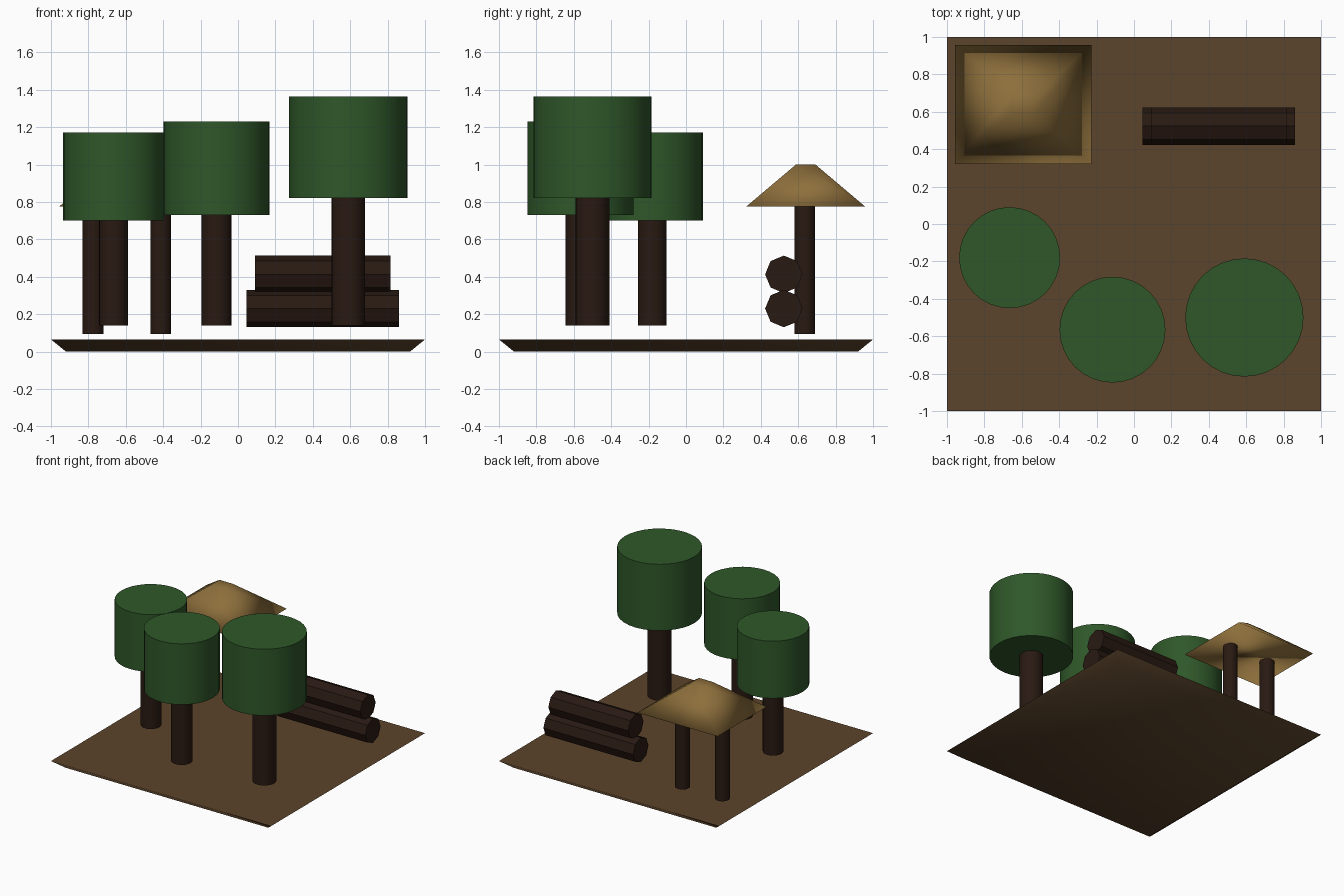
import bpy, bmesh, math

if "Cube" in bpy.data.objects:
    bpy.data.objects.remove(bpy.data.objects["Cube"])


def material(name, rgb):
    m = bpy.data.materials.new(name)
    m.diffuse_color = (*rgb, 1)
    m.use_nodes = True
    m.node_tree.nodes["Principled BSDF"].inputs["Base Color"].default_value = m.diffuse_color
    return m


SOIL = material("soil", (0.105, 0.058, 0.025))
BARK = material("bark", (0.022, 0.010, 0.006))
LEAF = material("leaf", (0.028, 0.095, 0.022))
THATCH = material("thatch", (0.27, 0.16, 0.045))


def cylinder(name, x, y, z0, z1, r, mat, sides=24):
    bpy.ops.mesh.primitive_cylinder_add(vertices=sides, radius=r, depth=z1 - z0,
                                        location=(x, y, (z0 + z1) / 2))
    ob = bpy.context.object
    ob.name = name
    ob.data.materials.append(mat)
    bpy.ops.object.shade_smooth_by_angle(angle=math.radians(40))
    return ob


def tapered_box(name, x, y, z0, z1, bottom, top, mat):
    # Box whose bottom and top have their own half sizes
    bm = bmesh.new()
    bmesh.ops.create_cube(bm, size=2)
    for v in bm.verts:
        hx, hy = top if v.co.z > 0 else bottom
        v.co = (x + v.co.x * hx, y + v.co.y * hy, z1 if v.co.z > 0 else z0)
    me = bpy.data.meshes.new(name)
    bm.to_mesh(me)
    bm.free()
    ob = bpy.data.objects.new(name, me)
    bpy.context.collection.objects.link(ob)
    me.materials.append(mat)
    bpy.context.view_layer.objects.active = ob
    bpy.ops.object.select_all(action='DESELECT')
    ob.select_set(True)
    return ob


# Ground slab, undercut towards the bottom
tapered_box("ground_slab", 0, 0, 0, 0.065, (0.92, 0.92), (1, 1), SOIL)
bpy.ops.object.shade_smooth_by_angle(angle=math.radians(60))

# Trees: drum-shaped crowns on round trunks
for x, y, r, z0, z1, tr in [(-0.665, -0.18, 0.27, 0.70, 1.17, 0.077),
                            (-0.115, -0.565, 0.283, 0.73, 1.23, 0.08),
                            (0.59, -0.50, 0.316, 0.82, 1.365, 0.09)]:
    cylinder("tree_trunk", x, y, 0.14, z0 + 0.02, tr, BARK)
    cylinder("tree_crown", x, y, z0, z1, r, LEAF, 32)

# Shelter: two posts and a hipped roof
for x in (-0.775, -0.413):
    cylinder("shelter_post", x, 0.635, 0.095, 0.80, 0.056, BARK)
tapered_box("shelter_roof", -0.593, 0.64, 0.775, 1.0, (0.365, 0.318), (0.06, 0.052), THATCH)
bpy.ops.object.shade_smooth()

# Stacked eight-sided logs lying along x
for x0, x1, z in [(0.045, 0.86, 0.23), (0.09, 0.815, 0.413)]:
    log = cylinder("log", (x0 + x1) / 2, 0.523, z - (x1 - x0) / 2, z + (x1 - x0) / 2, 0.1, BARK, 8)
    log.rotation_euler = (0, math.pi / 2, 0)
    bpy.ops.object.shade_smooth()
